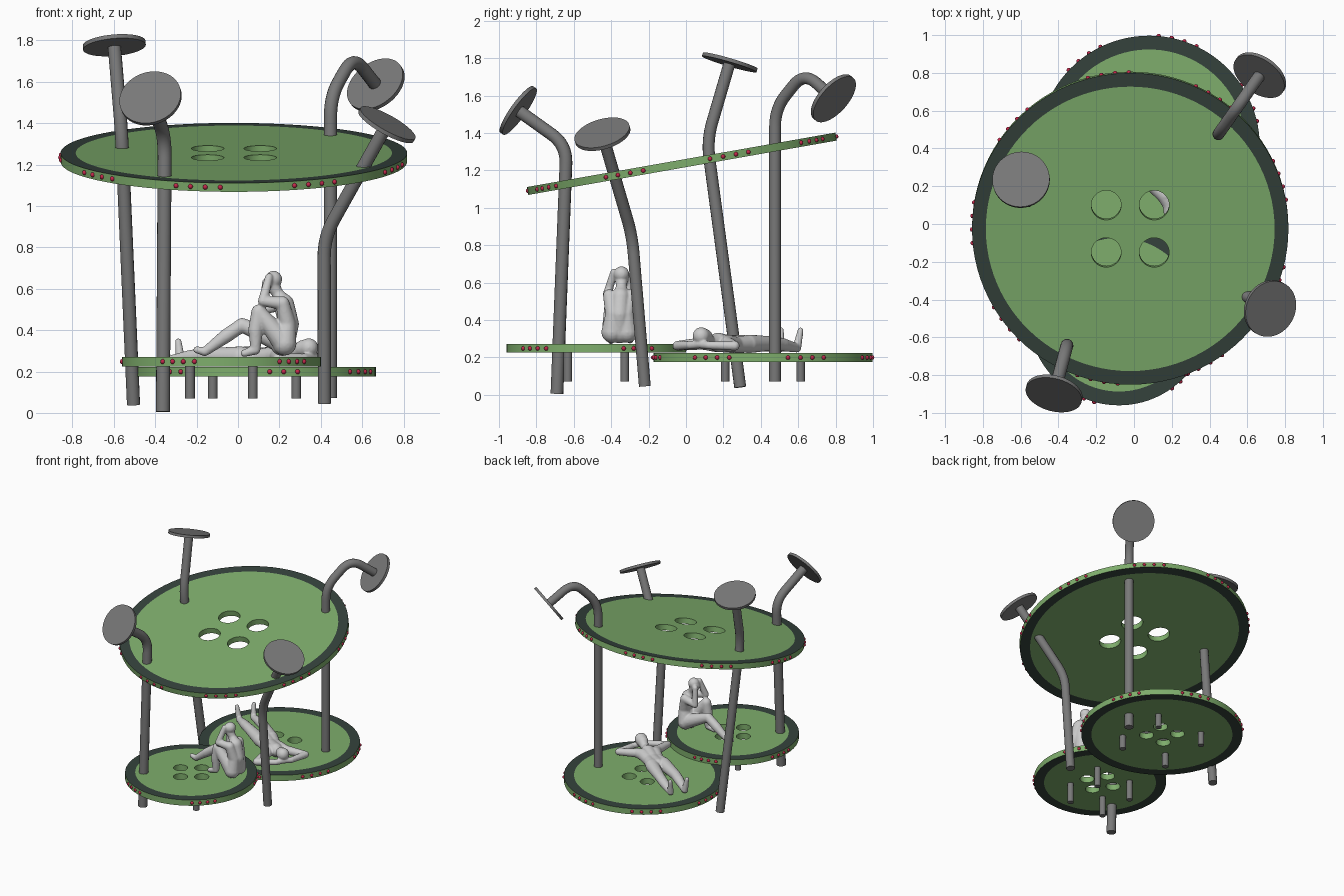
import bpy, bmesh
from math import sin, cos, radians, pi
from mathutils import Vector, Matrix

if "Cube" in bpy.data.objects:
    bpy.data.objects.remove(bpy.data.objects["Cube"])


def material(name, rgb):
    m = bpy.data.materials.new(name)
    m.diffuse_color = (*rgb, 1)
    m.use_nodes = True
    m.node_tree.nodes["Principled BSDF"].inputs["Base Color"].default_value = m.diffuse_color
    return m


GREEN = material("green", (0.21, 0.42, 0.15))
DARK = material("dark_rim", (0.035, 0.055, 0.045))
RED = material("red", (0.55, 0.02, 0.07))
STEEL = material("steel", (0.19, 0.19, 0.19))


def activate(ob):
    bpy.ops.object.select_all(action='DESELECT')
    ob.select_set(True)
    bpy.context.view_layer.objects.active = ob


def bake(ob):
    activate(ob)
    bpy.ops.object.convert(target='MESH')
    bpy.ops.object.shade_smooth_by_angle(angle=radians(35))


def mesh_object(name, bm, mats=(), matrix=Matrix()):
    me = bpy.data.meshes.new(name)
    bmesh.ops.recalc_face_normals(bm, faces=bm.faces)
    bm.to_mesh(me)
    bm.free()
    for m in mats:
        me.materials.append(m)
    ob = bpy.data.objects.new(name, me)
    bpy.context.collection.objects.link(ob)
    ob.matrix_world = matrix
    return ob


def add_cone(bm, a, b, r1, r2, seg=16):
    a, b = Vector(a), Vector(b)
    d = b - a
    mat = Matrix.Translation((a + b) / 2) @ d.to_track_quat('Z', 'Y').to_matrix().to_4x4()
    bmesh.ops.create_cone(bm, cap_ends=True, segments=seg, radius1=r1, radius2=r2,
                          depth=d.length, matrix=mat)


def platform(name, centre, R, thick, tilt, hole_off, hole_r, hole_rot, groups, first, step):
    """Round plate with dark rim band, four holes and groups of red studs."""
    M = Matrix.Translation(centre) @ Matrix.Rotation(radians(tilt), 4, 'X')
    h, n, ri = thick / 2, 96, R - 0.073
    bm = bmesh.new()
    rings = [[bm.verts.new((r * cos(2 * pi * i / n), r * sin(2 * pi * i / n), z)) for i in range(n)]
             for r, z in ((ri, h), (R, h), (R, -h), (ri, -h))]
    for k in range(3):
        for i in range(n):
            j = (i + 1) % n
            f = bm.faces.new((rings[k][i], rings[k][j], rings[k + 1][j], rings[k + 1][i]))
            f.material_index = 0 if k == 1 else 1
    bm.faces.new(rings[0])
    bm.faces.new(rings[3])
    plate = mesh_object(name, bm, (GREEN, DARK), M)
    # holes
    bm = bmesh.new()
    for k in range(4):
        a = radians(hole_rot + 45 + 90 * k)
        p = Vector((cos(a), sin(a), 0)) * hole_off * 2 ** 0.5
        add_cone(bm, p - Vector((0, 0, 0.1)), p + Vector((0, 0, 0.1)), hole_r, hole_r, 40)
    cutter = mesh_object(name + "_cutter", bm, (GREEN,), M)
    cutter.hide_render = True
    mod = plate.modifiers.new("holes", 'BOOLEAN')
    mod.operation, mod.solver, mod.object = 'DIFFERENCE', 'EXACT', cutter
    bpy.context.view_layer.update()
    bake(plate)
    bpy.data.objects.remove(cutter)
    # studs round the edge
    bm = bmesh.new()
    for g in range(groups):
        for k in range(4):
            a = radians(first + 360 / groups * g + (k - 1.5) * step)
            bmesh.ops.create_uvsphere(bm, u_segments=10, v_segments=6, radius=0.012,
                                      matrix=Matrix.Translation((R * sin(a), -R * cos(a), 0)))
    bake(mesh_object(name + "_studs", bm, (RED,), M))


def pole(name, pts, normal=None, fillet=0.1, r=0.032):
    """Bent tube with rounded corners, ending in a round lamp disc."""
    P = [Vector(p) for p in pts]
    path = [P[0]]
    for a, b, c in zip(P, P[1:], P[2:]):
        s, e = b + (a - b).normalized() * fillet, b + (c - b).normalized() * fillet
        path += [s.lerp(b, t / 8).lerp(b.lerp(e, t / 8), t / 8) for t in range(9)]
    path.append(P[-1])
    cu = bpy.data.curves.new(name, 'CURVE')
    cu.dimensions = '3D'
    cu.bevel_depth, cu.bevel_resolution, cu.use_fill_caps = r, 5, True
    sp = cu.splines.new('POLY')
    sp.points.add(len(path) - 1)
    for q, p in zip(sp.points, path):
        q.co = (*p, 1)
    cu.materials.append(STEEL)
    ob = bpy.data.objects.new(name, cu)
    bpy.context.collection.objects.link(ob)
    bake(ob)
    d = (P[-1] - P[-2]).normalized()
    bm = bmesh.new()
    add_cone(bm, P[-1] - d * 0.01, P[-1] + d * 0.01, 0.152, 0.152, 64)
    bake(mesh_object(name + "_disc", bm, (STEEL,)))


def legs(name, cx, cy, off, top):
    bm = bmesh.new()
    for sx in (-1, 1):
        for sy in (-1, 1):
            x, y = cx + sx * off, cy + sy * off
            add_cone(bm, (x, y, 0.07), (x, y, top), 0.023, 0.023, 24)
    bake(mesh_object(name, bm, (STEEL,)))


def figure(name, chains):
    """Body from chains of (x, y, z, radius), fused and smoothed."""
    bm = bmesh.new()
    for ch in chains:
        for x, y, z, r in ch:
            bmesh.ops.create_uvsphere(bm, u_segments=16, v_segments=10, radius=r,
                                      matrix=Matrix.Translation((x, y, z)))
        for p, q in zip(ch, ch[1:]):
            add_cone(bm, p[:3], q[:3], p[3], q[3])
    ob = mesh_object(name, bm)
    m = ob.modifiers.new("fuse", 'REMESH')
    m.mode, m.voxel_size = 'VOXEL', 0.006
    m = ob.modifiers.new("soften", 'SMOOTH')
    m.factor, m.iterations = 0.5, 5
    activate(ob)
    bpy.ops.object.convert(target='MESH')
    bpy.ops.object.shade_smooth()


# Platforms
platform("canopy", (-0.02, -0.022, 1.235), 0.8375, 0.043, 10, 0.127, 0.079, 0, 9, -12, 5)
platform("front_platform", (-0.08, -0.48, 0.248), 0.48, 0.046, 0, 0.077, 0.052, 35, 5, -26, 6.8)
platform("back_platform", (0.08, 0.411, 0.199), 0.586, 0.046, 0, 0.08, 0.052, 0, 7, 62, 6.8)
legs("front_platform_legs", -0.08, -0.48, 0.152, 0.23)
legs("back_platform_legs", 0.08, 0.411, 0.202, 0.18)

# Bent poles with lamp discs
pole("back_left_pole", [(-0.505, 0.29, 0.04), (-0.563, 0.112, 1.36), (-0.598, 0.234, 1.777)])
pole("front_left_pole", [(-0.363, -0.69, 0.005), (-0.354, -0.638, 1.335), (-0.423, -0.897, 1.52)], r=0.034)
pole("front_right_pole", [(0.418, -0.22, 0.045), (0.416, -0.288, 0.85), (0.72, -0.447, 1.393)])
pole("back_right_pole", [(0.447, 0.476, 0.072), (0.447, 0.476, 1.53), (0.557, 0.632, 1.725),
                         (0.666, 0.788, 1.585)])

# Seated figure resting its head on one hand
figure("seated_figure", [
    [(.215, -.355, .335, .06), (.245, -.355, .43, .05), (.222, -.35, .525, .05),
     (.19, -.345, .58, .028), (.162, -.345, .627, .038), (.172, -.345, .645, .042)],
    [(.225, -.395, .335, .058), (.238, -.39, .43, .042), (.215, -.41, .53, .034)],
    [(.225, -.315, .335, .058), (.238, -.32, .43, .042), (.215, -.295, .53, .034)],
    [(.215, -.41, .53, .034), (.12, -.42, .54, .024), (.15, -.385, .655, .02)],
    [(.215, -.295, .53, .034), (.13, -.30, .50, .024), (.135, -.31, .63, .02)],
    [(.225, -.395, .335, .056), (.1, -.40, .488, .036), (.085, -.40, .40, .036),
     (.085, -.40, .305, .024), (.03, -.40, .288, .018)],
    [(.225, -.315, .335, .056), (.02, -.31, .425, .034), (-.06, -.305, .37, .034),
     (-.16, -.30, .296, .022), (-.20, -.30, .305, .017)],
])

# Reclining figure with its hands behind its head
axis, side = Vector((-.81, .58)), Vector((.58, .81))


def body(u, v, z, r):
    p = Vector((.33, .09)) + axis * u + side * v
    return (p.x, p.y, z, r)


chains = [[body(-.015, 0, .315, .046), body(.02, 0, .31, .042), body(.07, 0, .285, .028),
           body(.14, 0, .28, .052), body(.26, 0, .27, .046), body(.36, 0, .272, .05)]]
for s in (-1, 1):
    chains += [
        [body(.12, s * .075, .275, .036), body(.17, s * .045, .275, .046),
         body(.26, s * .035, .268, .042), body(.36, s * .045, .272, .048)],
        [body(.12, s * .08, .275, .034), body(.03, s * .19, .262, .026),
         body(-.03, s * .06, .265, .022), body(-.03, 0, .27, .022)],
        [body(.36, s * .045, .272, .05), body(.58, s * .06, .275, .037),
         body(.65, s * .06, .268, .036), body(.79, s * .055, .25, .024),
         body(.81, s * .065, .345, .016)]]
figure("reclining_figure", chains)
